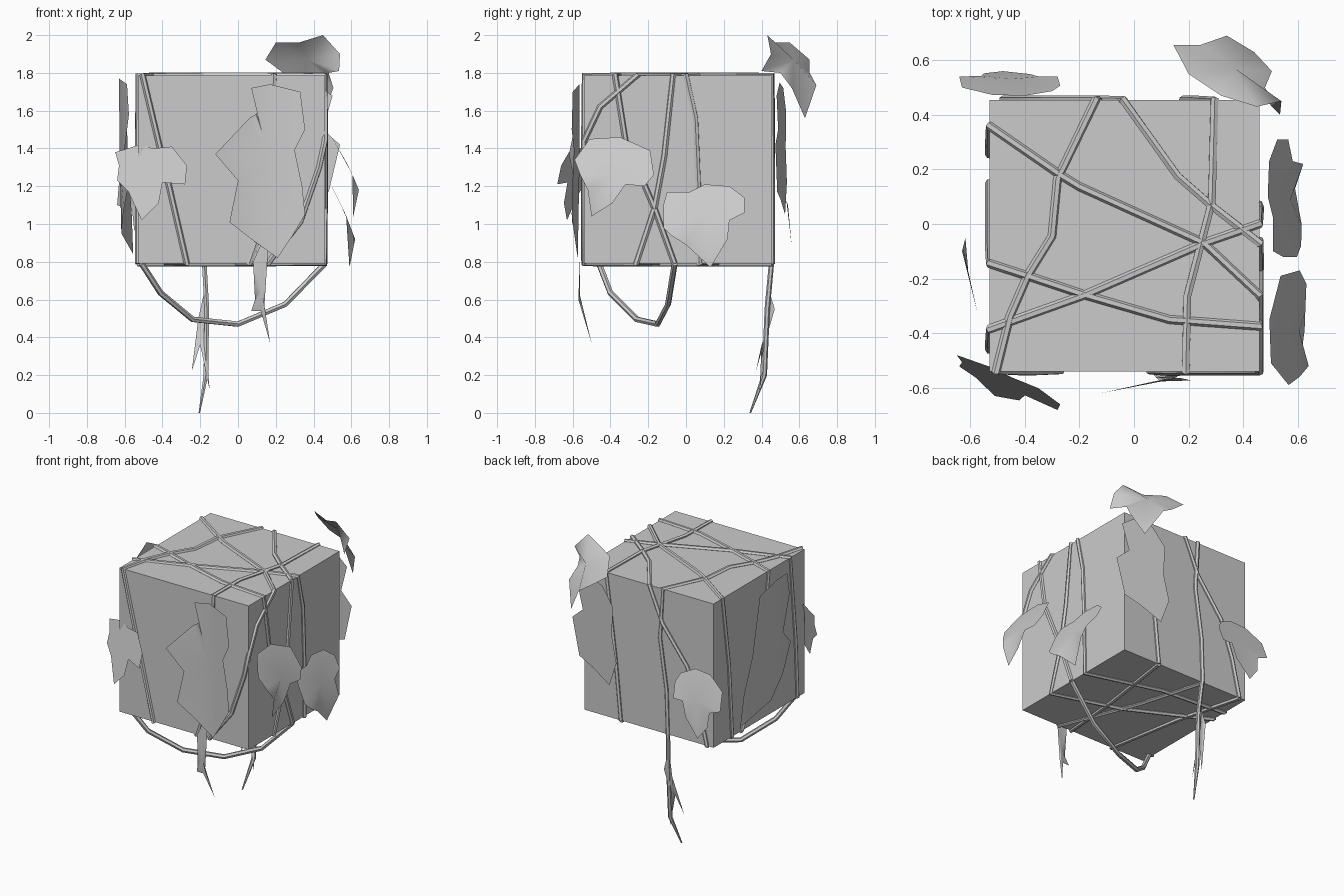
import bpy, bmesh
from mathutils import Vector

grey = bpy.data.materials.new("stone_grey")
grey.diffuse_color = (0.6, 0.6, 0.6, 1)

# Block extents
X0, X1, Y0, Y1, Z0, Z1 = -0.53, 0.46, -0.54, 0.455, 0.79, 1.787


def finish(name, bm, smooth=None):
    mesh = bpy.data.meshes.new(name)
    bm.to_mesh(mesh)
    bm.free()
    obj = bpy.data.objects.new(name, mesh)
    bpy.context.collection.objects.link(obj)
    mesh.materials.append(grey)
    if smooth:
        for p in mesh.polygons:
            p.use_smooth = True
    return obj


# Square block
bm = bmesh.new()
bmesh.ops.create_cube(bm, size=1)
bmesh.ops.scale(bm, vec=(X1 - X0, Y1 - Y0, Z1 - Z0), verts=bm.verts)
bmesh.ops.translate(bm, vec=((X0 + X1) / 2, (Y0 + Y1) / 2, (Z0 + Z1) / 2), verts=bm.verts)
finish("block", bm)


# Points lying on each side of the block
def top(*pts): return [(x, y, Z1) for x, y in pts]
def under(*pts): return [(x, y, Z0) for x, y in pts]
def front(*pts): return [(x, Y0, z) for x, z in pts]
def back(*pts): return [(x, Y1, z) for x, z in pts]
def left(*pts): return [(X0, y, z) for y, z in pts]
def right(*pts): return [(X1, y, z) for y, z in pts]


def vine(name, pts, end=1.0, r=0.016):
    curve = bpy.data.curves.new(name, 'CURVE')
    curve.dimensions = '3D'
    curve.bevel_depth = r
    curve.bevel_resolution = 1
    curve.use_fill_caps = True
    s = curve.splines.new('POLY')
    s.points.add(len(pts) - 1)
    for p, co in zip(s.points, pts):
        p.co = (*co, 1)
    s.points[-1].radius = end
    obj = bpy.data.objects.new(name, curve)
    bpy.context.collection.objects.link(obj)
    curve.materials.append(grey)
    bpy.ops.object.select_all(action='DESELECT')
    obj.select_set(True)
    bpy.context.view_layer.objects.active = obj
    bpy.ops.object.convert(target='MESH')
    bpy.ops.object.shade_smooth_by_angle()


# Vines wrapped around the block
vine("vine_diagonal",
     left((0.255, Z0), (0.29, 1.3))
     + top((X0, 0.36), (-0.27, 0.18), (-0.2, 0.137), (0.257, -0.07), (X1, -0.26))
     + right((-0.455, 1.62), (Y0, 1.44))
     + front((0.43, 1.3), (0.33, 1.01), (0.18, 0.82))
     + under((0.16, Y0), (-0.05, 0.0), (-0.18, Y1)))
vine("vine_front_left",
     back((-0.18, Z0), (-0.17, 1.1), (-0.12, 1.45))
     + top((-0.14, Y1), (-0.28, 0.165), (-0.30, -0.045), (-0.39, -0.19), (-0.455, -0.34), (-0.505, Y0))
     + front((-0.41, 1.39), (-0.36, 1.18), (-0.27, Z0))
     + under((-0.36, 0.0), (-0.48, Y1)))
vine("vine_back_right",
     back((-0.48, Z0), (-0.42, 1.05), (-0.33, 1.3), (-0.14, 1.55))
     + top((-0.04, Y1), (0.16, 0.175), (0.28, 0.07), (X1, -0.07))
     + right((-0.115, 1.36), (-0.165, 1.09), (-0.265, Z0))
     + under((0.0, -0.12), (X0, 0.15)))
vine("vine_lengthwise",
     back((0.18, Z0), (0.22, 1.2))
     + top((0.295, Y1), (0.285, 0.08), (0.195, -0.265), (0.19, Y0))
     + front((0.17, 1.4), (0.12, 0.96), (0.06, Z0))
     + under((0.1, -0.1), (0.18, Y1)))
vine("vine_crosswise",
     left((0.15, Z0), (-0.08, 1.3))
     + top((X0, -0.145), (-0.39, -0.19), (-0.18, -0.26), (0.13, -0.35), (X1, -0.375))
     + right((-0.32, 1.44), (-0.165, 1.08), (-0.06, Z0)))
vine("vine_rising",
     left((-0.46, Z0), (-0.44, 1.2))
     + top((X0, -0.385), (-0.18, -0.26), (0.257, -0.07), (X1, 0.0))
     + right((0.05, 1.56), (0.065, 1.2), (0.07, Z0))
     + under((-0.05, 0.22), (X0, 0.255)))

# Hanging loop and hanging stem
vine("hanging_loop", [(0.46, -0.06, 0.79), (0.25, -0.095, 0.575), (0, -0.15, 0.47),
                      (-0.24, -0.26, 0.495), (-0.41, -0.4, 0.635), (-0.51, -0.46, 0.79)])
vine("hanging_stem", [(-0.18, 0.455, 0.82), (-0.165, 0.43, 0.55),
                      (-0.17, 0.415, 0.2), (-0.205, 0.34, 0.0)], 0.3, 0.014)


# Leaf: fan of faces round a centre point
def leaf(name, pts, centre=None):
    bm = bmesh.new()
    vs = [bm.verts.new(p) for p in pts]
    c = bm.verts.new(centre or sum((Vector(p) for p in pts), Vector()) / len(pts))
    for a, b in zip(vs, vs[1:] + vs[:1]):
        bm.faces.new((a, b, c))
    bmesh.ops.recalc_face_normals(bm, faces=bm.faces)
    finish(name, bm, True)


def lerp(table, v):
    for (v0, d0), (v1, d1) in zip(table, table[1:]):
        if v >= v1:
            return d0 + (d1 - d0) * (v0 - v) / (v0 - v1)
    return table[-1][1]


def side_leaf(name, axis, sign, outline, depth):
    """Outline is drawn on one side; depth(u, v) sets the distance out."""
    n = len(outline)
    c = (sum(p[0] for p in outline) / n, sum(p[1] for p in outline) / n)
    def put(p):
        d = sign * depth(*p)
        return (d, p[0], p[1]) if axis == 'x' else (p[0], d, p[1])
    leaf(name, [put(p) for p in outline], put(c))


# Large leaves
side_leaf("front_large_leaf", 'y', -1,
          [(0.07, 1.72), (0.17, 1.74), (0.33, 1.7), (0.355, 1.5), (0.30, 1.39), (0.34, 1.2),
           (0.355, 1.05), (0.29, 0.94), (0.21, 0.82), (0.07, 0.92), (-0.045, 1.01),
           (0.0, 1.23), (-0.12, 1.37), (0.06, 1.56), (0.125, 1.6)],
          lambda u, v: 0.56 + 0.22 * abs(u - 0.15))
side_leaf("back_large_leaf", 'y', 1,
          [(0.5, 1.68), (0.4, 1.75), (0.28, 1.72), (0.19, 1.6), (0.2, 1.4), (0.16, 1.22),
           (0.22, 1.05), (0.37, 1.13), (0.48, 1.17), (0.54, 1.42), (0.45, 1.5)],
          lambda u, v: 0.535 - 0.16 * (u - 0.155))
side_leaf("left_large_leaf", 'x', -1,
          [(0.04, 1.7), (-0.1, 1.77), (-0.27, 1.74), (-0.31, 1.58), (-0.2, 1.36), (-0.33, 1.24),
           (-0.2, 1.08), (-0.05, 0.95), (0.2, 0.84), (0.17, 1.05), (0.1, 1.3)],
          lambda u, v: 0.63 - 0.25 * abs(u + 0.1))

# Small lobed leaves
side_leaf("front_small_leaf", 'y', -1,
          [(-0.65, 1.38), (-0.52, 1.42), (-0.45, 1.4), (-0.35, 1.41), (-0.27, 1.31), (-0.28, 1.21),
           (-0.4, 1.22), (-0.42, 1.11), (-0.51, 1.02), (-0.58, 1.17), (-0.64, 1.23), (-0.63, 1.31)],
          lambda u, v: 0.5 + 0.43 * (u + 0.65) + 0.25 * (1.3 - v))
side_leaf("right_front_leaf", 'x', 1,
          [(-0.59, 1.34), (-0.51, 1.45), (-0.35, 1.46), (-0.19, 1.39), (-0.17, 1.26), (-0.22, 1.2),
           (-0.32, 1.21), (-0.39, 1.11), (-0.5, 1.04), (-0.52, 1.18), (-0.56, 1.26)],
          lambda u, v: lerp([(1.47, 0.49), (1.3, 0.59), (1.18, 0.64), (1.04, 0.61)], v))
side_leaf("right_back_leaf", 'x', 1,
          [(-0.12, 1.1), (-0.1, 1.17), (0.02, 1.17), (0.1, 1.21), (0.23, 1.2), (0.31, 1.14),
           (0.31, 1.06), (0.23, 1.02), (0.22, 0.92), (0.13, 0.77), (0.0, 0.89), (-0.08, 0.94), (-0.12, 0.98)],
          lambda u, v: lerp([(1.21, 0.49), (1.05, 0.57), (0.92, 0.62), (0.77, 0.59)], v))
side_leaf("back_small_leaf", 'y', 1,
          [(-0.27, 1.2), (-0.3, 1.26), (-0.4, 1.31), (-0.52, 1.3), (-0.63, 1.22), (-0.64, 1.1),
           (-0.56, 1.07), (-0.55, 0.97), (-0.48, 0.88), (-0.38, 1.0), (-0.35, 1.1), (-0.28, 1.1)],
          lambda u, v: lerp([(1.31, 0.47), (1.1, 0.54), (0.88, 0.56)], v))
leaf("top_leaf",
     [(0.145, 0.655, 1.87), (0.24, 0.655, 1.8), (0.34, 0.69, 1.735), (0.44, 0.63, 1.56),
      (0.505, 0.56, 1.72), (0.48, 0.5, 1.8), (0.535, 0.4, 1.81), (0.54, 0.45, 1.9),
      (0.45, 0.43, 2.0), (0.32, 0.47, 1.96), (0.2, 0.55, 1.96)], (0.37, 0.57, 1.87))

# Narrow hanging leaves
side_leaf("front_hanging_leaf", 'y', -1,
          [(0.16, 0.98), (0.08, 0.8), (0.09, 0.6), (0.07, 0.54), (0.12, 0.54), (0.17, 0.37),
           (0.14, 0.57), (0.155, 0.8)],
          lambda u, v: lerp([(1.0, 0.555), (0.6, 0.57), (0.37, 0.5)], v))
leaf("back_hanging_leaf",
     [(-0.17, 0.43, 0.68), (-0.21, 0.45, 0.5), (-0.245, 0.37, 0.22), (-0.2, 0.4, 0.36),
      (-0.15, 0.39, 0.12), (-0.17, 0.42, 0.38), (-0.16, 0.47, 0.55)])
